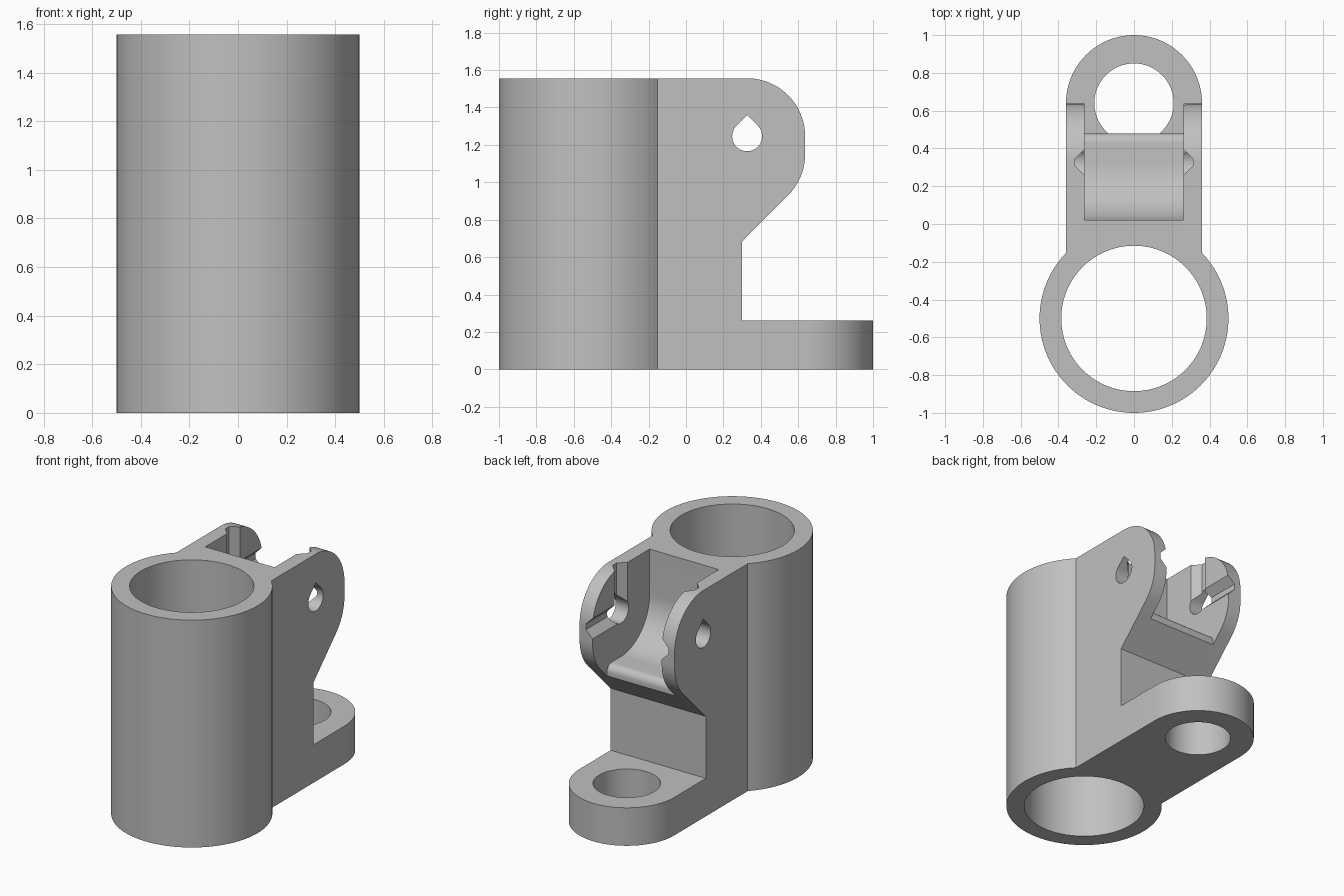
import bpy
import bmesh
from math import cos, sin, pi, radians
from mathutils import Vector

cube = bpy.data.objects.get("Cube")
if cube:
    bpy.data.objects.remove(cube, do_unlink=True)

grey = bpy.data.materials.new("plain grey")
grey.use_nodes = True
colour = (0.53, 0.53, 0.53, 1)
grey.diffuse_color = colour
grey.node_tree.nodes["Principled BSDF"].inputs["Base Color"].default_value = colour

HEIGHT = 1.556
PIVOT_Y, PIVOT_Z = 0.327, 1.246
HALF = 0.36          # half width of lug and foot
SLOT = 0.262         # half width of slot


def arc(cx, cy, r, start, end, steps):
    angles = [radians(start + (end - start) * i / steps) for i in range(steps + 1)]
    return [(cx + r * cos(a), cy + r * sin(a)) for a in angles]


def circle(cx, cy, r, steps=96):
    return arc(cx, cy, r, 0, 360, steps)[:-1]


def prism(name, profile, axis, low, high):
    """Extrude a flat profile along one axis."""
    place = {"x": lambda u, v, w: (w, u, v),
             "y": lambda u, v, w: (u, w, v),
             "z": lambda u, v, w: (u, v, w)}[axis]
    bm = bmesh.new()
    face = bm.faces.new([bm.verts.new(place(u, v, low)) for u, v in profile])
    moved = bmesh.ops.extrude_face_region(bm, geom=[face])["geom"]
    verts = [g for g in moved if isinstance(g, bmesh.types.BMVert)]
    bmesh.ops.translate(bm, verts=verts, vec=Vector(place(0, 0, high - low)))
    bmesh.ops.recalc_face_normals(bm, faces=bm.faces)
    mesh = bpy.data.meshes.new(name)
    bm.to_mesh(mesh)
    bm.free()
    obj = bpy.data.objects.new(name, mesh)
    bpy.context.collection.objects.link(obj)
    return obj


def combine(target, tool, operation):
    """Apply a boolean and discard the tool."""
    mod = target.modifiers.new("boolean", "BOOLEAN")
    mod.operation, mod.solver, mod.object = operation, "EXACT", tool
    graph = bpy.context.evaluated_depsgraph_get()
    mesh = bpy.data.meshes.new_from_object(target.evaluated_get(graph))
    target.modifiers.clear()
    target.data = mesh
    bpy.data.objects.remove(tool, do_unlink=True)


# Vertical sleeve
bracket = prism("hinge_bracket", circle(0, -0.5, 0.5, 128), "z", 0, HEIGHT)

# Hinge lug with rounded nose and sloped underside
lug = [(-0.5, 0), (0.3, 0), (0.3, 0.684)]
lug += arc(PIVOT_Y, 1.15, 0.31, -45, 0, 12)
lug += arc(PIVOT_Y, PIVOT_Z, 0.31, 0, 90, 24)
lug += [(-0.5, HEIGHT)]
combine(bracket, prism("lug", lug, "x", -HALF, HALF), "UNION")

# Foot with round end
foot = [(-HALF, -0.3), (HALF, -0.3)] + arc(0, 0.64, HALF, 0, 180, 48)
combine(bracket, prism("foot", foot, "z", 0, 0.26), "UNION")

# Sleeve bore and foot bolt hole
combine(bracket, prism("bore", circle(0, -0.5, 0.385, 128), "z", -0.1, 1.8), "DIFFERENCE")
combine(bracket, prism("bolt_hole", circle(0, 0.64, 0.21), "z", -0.1, 0.5), "DIFFERENCE")

# Slot between the cheeks, with curved floor and rounded lip
slot = [(0.02, 1.8)] + arc(PIVOT_Y, PIVOT_Z, 0.307, 180, 270, 24)
slot += arc(0.43, PIVOT_Z - 0.357, 0.05, 90, 0, 10)
slot += [(0.48, 0.75), (0.9, 0.75), (0.9, 1.8)]
combine(bracket, prism("slot", slot, "x", -SLOT, SLOT), "DIFFERENCE")

# Teardrop pivot hole
teardrop = arc(PIVOT_Y, PIVOT_Z, 0.08, 135, 405, 36) + [(PIVOT_Y, PIVOT_Z + 0.113)]
combine(bracket, prism("pivot_hole", teardrop, "x", -0.6, 0.6), "DIFFERENCE")

# Tapered insertion grooves inside the cheeks, from the top and from the back
corners = [(0.312, 0.02), (0.25, 0.082), (-0.25, 0.082), (-0.312, 0.02),
           (-0.312, -0.02), (-0.25, -0.082), (0.25, -0.082), (0.312, -0.02)]
for axis, centre, low in (("z", PIVOT_Y, PIVOT_Z), ("y", PIVOT_Z, PIVOT_Y)):
    profile = [(x, v + centre) for x, v in corners]
    combine(bracket, prism("groove", profile, axis, low, 1.8), "DIFFERENCE")

# Finish
bracket.data.materials.clear()
bracket.data.materials.append(grey)
for poly in bracket.data.polygons:
    poly.material_index = 0
bpy.ops.object.select_all(action="DESELECT")
bpy.context.view_layer.objects.active = bracket
bracket.select_set(True)
bpy.ops.object.shade_smooth_by_angle(angle=radians(30))
